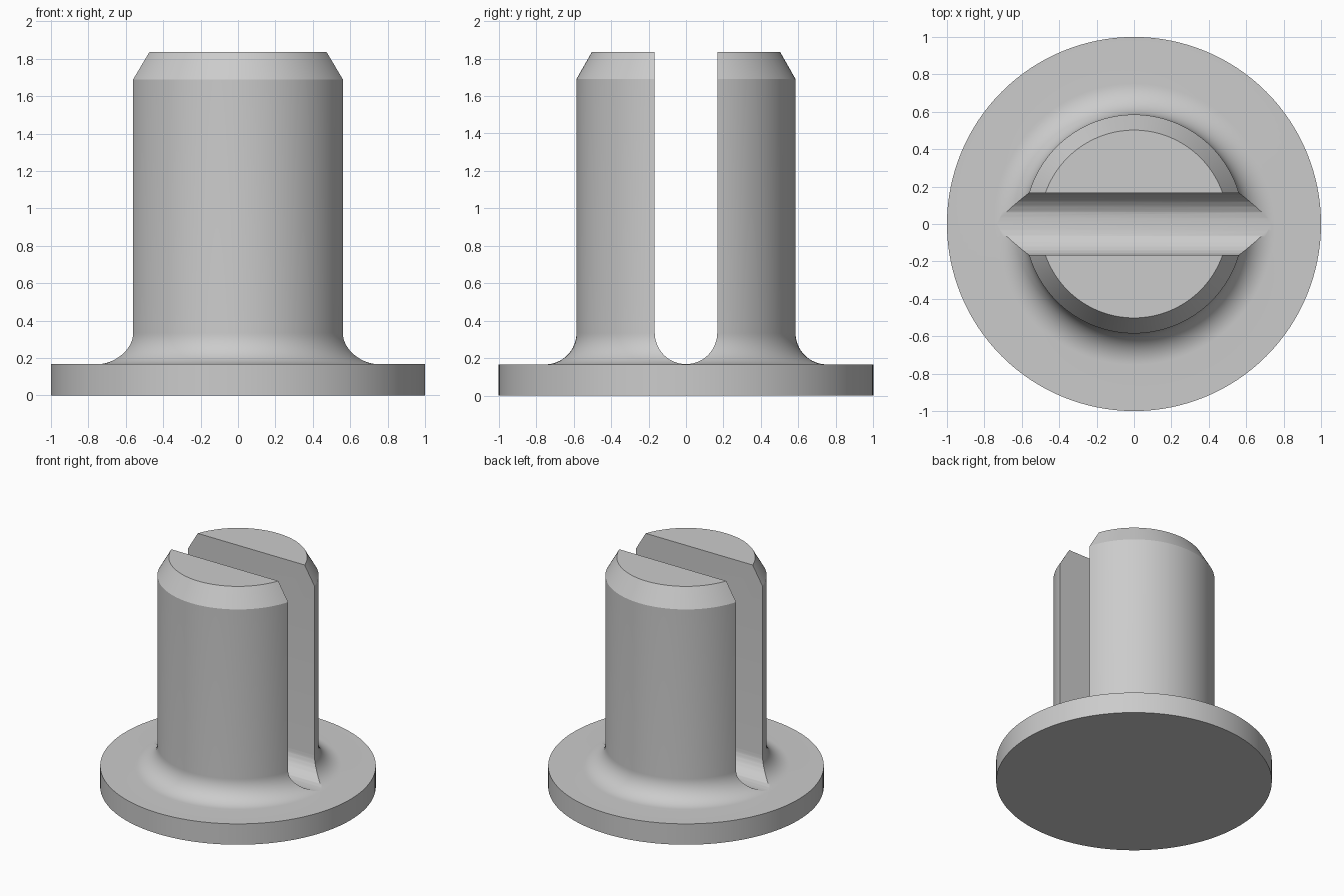
import bpy, bmesh
from math import radians, pi, sin, cos

cube = bpy.data.objects.get("Cube")
if cube:
    bpy.data.objects.remove(cube, do_unlink=True)

BASE_TOP, POST_R, HEIGHT = 0.167, 0.585, 1.836
FILLET = 0.167          # fillet radius, also half the slot width
SEGMENTS, ARC_STEPS = 128, 16

grey = bpy.data.materials.new("plain grey")
grey.use_nodes = True
colour = (0.6, 0.6, 0.6, 1)
grey.diffuse_color = colour
grey.node_tree.nodes["Principled BSDF"].inputs["Base Color"].default_value = colour


def make_object(name, bm):
    bmesh.ops.recalc_face_normals(bm, faces=bm.faces)
    mesh = bpy.data.meshes.new(name)
    bm.to_mesh(mesh)
    bm.free()
    mesh.materials.append(grey)
    obj = bpy.data.objects.new(name, mesh)
    bpy.context.collection.objects.link(obj)
    return obj


def arc(cx, cz, radius, start, end):
    angles = [start + (end - start) * i / ARC_STEPS for i in range(ARC_STEPS + 1)]
    return [(cx + radius * cos(a), cz + radius * sin(a)) for a in angles]


# Flange, fillet, post and chamfer as one turned profile
profile = [(1, 0), (1, BASE_TOP)]
profile += arc(POST_R + FILLET, BASE_TOP + FILLET, FILLET, 1.5 * pi, pi)
profile += [(POST_R, 1.69), (0.502, HEIGHT)]
bm = bmesh.new()
verts = [bm.verts.new((r, 0, z)) for r, z in profile]
edges = [bm.edges.new(pair) for pair in zip(verts, verts[1:])]
bmesh.ops.spin(bm, geom=verts + edges, cent=(0, 0, 0), axis=(0, 0, 1),
               angle=2 * pi, steps=SEGMENTS, use_merge=True)
bmesh.ops.remove_doubles(bm, verts=bm.verts, dist=0.0001)
bmesh.ops.holes_fill(bm, edges=[e for e in bm.edges if e.is_boundary], sides=0)
post = make_object("slotted_post", bm)

# Round-bottomed slot cutter running along x
outline = arc(0, BASE_TOP + FILLET + 0.001, FILLET, pi, 2 * pi)
outline += [(FILLET, 2.2), (-FILLET, 2.2)]
bm = bmesh.new()
face = bm.faces.new([bm.verts.new((-1.2, y, z)) for y, z in outline])
extruded = bmesh.ops.extrude_face_region(bm, geom=[face])["geom"]
bmesh.ops.translate(bm, vec=(2.4, 0, 0),
                    verts=[g for g in extruded if isinstance(g, bmesh.types.BMVert)])
cutter = make_object("slot_cutter", bm)

# Cut the slot, then drop the cutter
cut = post.modifiers.new("slot", 'BOOLEAN')
cut.operation, cut.solver, cut.object = 'DIFFERENCE', 'EXACT', cutter
bpy.ops.object.select_all(action='DESELECT')
post.select_set(True)
bpy.context.view_layer.objects.active = post
bpy.ops.object.modifier_apply(modifier=cut.name)
bpy.data.objects.remove(cutter, do_unlink=True)

bpy.ops.object.shade_smooth_by_angle(angle=radians(29))
